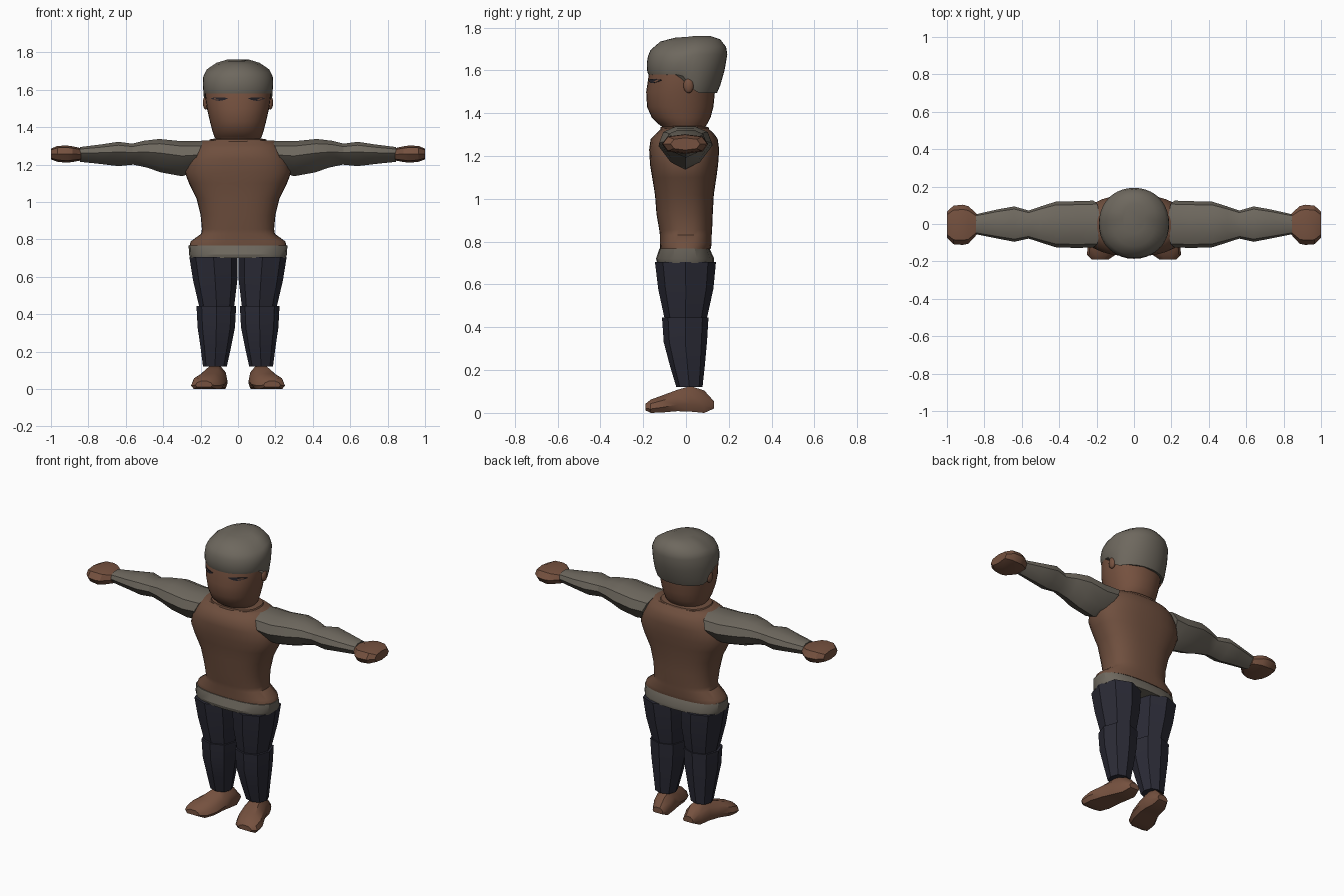
import bpy, bmesh, math
from mathutils import Vector

if "Cube" in bpy.data.objects:
    bpy.data.objects.remove(bpy.data.objects["Cube"])


def material(name, rgb):
    m = bpy.data.materials.new(name)
    m.diffuse_color = (*rgb, 1)
    m.use_nodes = True
    m.node_tree.nodes["Principled BSDF"].inputs["Base Color"].default_value = m.diffuse_color
    return m


SKIN = material("brown skin", (0.180, 0.083, 0.050))
SHIRT = material("brown cloth", (0.158, 0.078, 0.048))
GREY = material("warm grey", (0.155, 0.138, 0.112))
NAVY = material("dark navy", (0.024, 0.024, 0.037))
DARK = material("eye dark", (0.020, 0.017, 0.022))


def sgn_pow(v, e):
    return math.copysign(abs(v) ** e, v)


def oval(n, p=2.0, turn=0.0):
    """Unit superellipse outline."""
    out = []
    for i in range(n):
        a = 2 * math.pi * (i + turn) / n
        out.append((sgn_pow(math.cos(a), 2 / p), sgn_pow(math.sin(a), 2 / p)))
    return out


def loft(name, rings, mat, angle=30):
    """Skin a closed body through rings of points."""
    bm = bmesh.new()
    loops = [[bm.verts.new(p) for p in r] for r in rings]
    n = len(loops[0])
    for a, b in zip(loops, loops[1:]):
        for i in range(n):
            j = (i + 1) % n
            bm.faces.new((a[i], a[j], b[j], b[i]))
    bm.faces.new(loops[0])
    bm.faces.new(loops[-1])
    bmesh.ops.recalc_face_normals(bm, faces=bm.faces)
    me = bpy.data.meshes.new(name)
    bm.to_mesh(me)
    bm.free()
    me.materials.append(mat)
    ob = bpy.data.objects.new(name, me)
    bpy.context.collection.objects.link(ob)
    bpy.ops.object.select_all(action='DESELECT')
    ob.select_set(True)
    bpy.context.view_layer.objects.active = ob
    bpy.ops.object.shade_smooth_by_angle(angle=math.radians(angle))
    return ob


def level(shape, z, x0, x1, y0, y1):
    """Horizontal ring fitted to a box."""
    return [((x0 + x1) / 2 + u * (x1 - x0) / 2,
             (y0 + y1) / 2 + v * (y1 - y0) / 2, z) for u, v in shape]


# Torso: flared hem, narrow waist, broad chest and collar
body = oval(32, 2.5)
torso = [(0.765, .26, -.12, .115), (0.79, .252, -.122, .12), (0.83, .197, -.122, .12),
         (0.855, .193, -.125, .122), (0.93, .20, -.138, .125), (1.02, .222, -.145, .13),
         (1.10, .262, -.158, .142), (1.16, .285, -.168, .150), (1.23, .272, -.172, .155),
         (1.28, .24, -.165, .148), (1.305, .225, -.140, .130), (1.328, .195, -.115, .105)]
loft("torso", [level(body, z, -r, r, a, b) for z, r, a, b in torso], SHIRT, 40)
collar = [(1.30, .17, -.125, .115), (1.335, .15, -.118, .105), (1.34, .12, -.09, .08)]
loft("collar", [level(body, z, -r, r, a, b) for z, r, a, b in collar], SHIRT)

# Hips under the hem
hips = [(0.70, .255, -.135, .13), (0.72, .262, -.14, .132), (0.768, .264, -.124, .11)]
loft("hips", [level(oval(20, 2.6), z, -r, r, a, b) for z, r, a, b in hips], GREY)

# Head and neck
HP = 2.15
head_rings = [(1.29, .10, -.09, .08), (1.332, .115, -.105, .085), (1.35, .127, -.13, .10),
              (1.38, .137, -.160, .115), (1.43, .150, -.182, .128), (1.50, .166, -.186, .135),
              (1.58, .177, -.174, .142), (1.66, .172, -.160, .155)]
loft("head", [level(oval(32, HP), z, -r, r, a, b) for z, r, a, b in head_rings], SKIN, 50)


def face_y(x, z):
    """Front surface of the head."""
    for (z0, r0, a0, b0), (z1, r1, a1, b1) in zip(head_rings, head_rings[1:]):
        if z0 <= z <= z1:
            t = (z - z0) / (z1 - z0)
            r, a, b = r0 + t * (r1 - r0), a0 + t * (a1 - a0), b0 + t * (b1 - b0)
            return (a + b) / 2 - (b - a) / 2 * (1 - (abs(x) / r) ** HP) ** (1 / HP)


# Hair cap: low at the nape, high over the forehead
hair = [(1.58, 1.495, .178, -.176, .145), (1.60, 1.53, .185, -.182, .160),
        (1.635, 1.60, .188, -.183, .180), (1.665, 1.675, .186, -.178, .193),
        (1.695, 1.71, .170, -.166, .187), (1.735, 1.745, .117, -.120, .160),
        (1.753, 1.762, .060, -.050, .110)]
rings = []
for zf, zb, r, a, b in hair:
    ring = []
    for x, y, z in level(oval(40, 2.1), 0, -r, r, a, b):
        t = min(1, max(0, (y + .03) / .09))
        t = t * t * (3 - 2 * t)
        ring.append((x, y, zf + t * (zb - zf)))
    rings.append(ring)
loft("hair", rings, GREY, 50)

# Arm cross-section: flat top and V-shaped underside (y, height)
sleeve_shape = [(0, 0), (.55, .18), (1, .58), (.85, .86), (.4, 1),
                (-.4, 1), (-.85, .86), (-1, .58), (-.55, .18)]
# x at top, x at bottom, y range, z range
sleeve = [(.185, .26, -.125, .125, 1.15, 1.325), (.30, .30, -.128, .122, 1.138, 1.325),
          (.42, .41, -.125, .120, 1.158, 1.337), (.50, .49, -.10, .095, 1.185, 1.328),
          (.565, .56, -.078, .072, 1.20, 1.312), (.64, .64, -.095, .094, 1.192, 1.322),
          (.73, .73, -.078, .078, 1.203, 1.308), (.845, .845, -.055, .052, 1.215, 1.294)]
hand = [(.84, -.056, .054, 1.222, 1.288), (.885, -.105, .095, 1.214, 1.298),
        (.915, -.112, .103, 1.210, 1.302), (.965, -.108, .098, 1.215, 1.300),
        (1.0, -.072, .066, 1.228, 1.285)]
upper_leg = [(.705, .002, .26, -.145, .14), (.58, .004, .24, -.13, .128),
             (.43, .022, .205, -.098, .095)]
lower_leg = [(.445, .010, .222, -.112, .105), (.33, .016, .216, -.104, .098),
             (.22, .038, .20, -.075, .088), (.12, .060, .187, -.045, .077)]
# y, centre x, half width, bottom, top
foot = [(.130, .105, .035, .02, .055), (.085, .112, .056, 0, .105), (.02, .122, .066, .006, .125),
        (-.04, .138, .076, .008, .108), (-.11, .160, .088, .002, .082),
        (-.165, .175, .076, 0, .062), (-.19, .182, .045, .012, .042)]
foot_shape = [(-.8, 0), (.8, 0), (1, .3), (.85, .7), (.4, 1), (-.4, 1), (-.85, .7), (-1, .3)]

for side, s in (("right", 1), ("left", -1)):
    # Sleeves and hands
    loft(side + "_sleeve",
         [[(s * (xb + v * (xt - xb)), (a + b) / 2 + u * (b - a) / 2, z0 + v * (z1 - z0))
           for u, v in sleeve_shape] for xt, xb, a, b, z0, z1 in sleeve], GREY)
    loft(side + "_hand",
         [[(s * x, (a + b) / 2 + u * (b - a) / 2, (z0 + z1) / 2 + v * (z1 - z0) / 2)
           for u, v in oval(8, 2.6)] for x, a, b, z0, z1 in hand], SKIN)
    # Legs
    for part, data in (("upper_leg", upper_leg), ("lower_leg", lower_leg)):
        loft(f"{side}_{part}",
             [[(s * x, y, z) for x, y, z in level(oval(8, 2.3), z, x0, x1, a, b)]
              for z, x0, x1, a, b in data], NAVY)
    # Shoes and ankles
    loft(side + "_shoe",
         [[(s * (c + u * w), y, z0 + v * (z1 - z0)) for u, v in foot_shape]
          for y, c, w, z0, z1 in foot], SKIN, 35)
    # Ear
    bpy.ops.mesh.primitive_uv_sphere_add(segments=12, ring_count=8, radius=1,
                                         location=(s * .172, .012, 1.53))
    ear = bpy.context.object
    ear.name = side + "_ear"
    ear.scale = (.016, .024, .036)
    ear.data.materials.append(SKIN)
    bpy.ops.object.shade_smooth()
    # Eye: thin almond plate following the face
    top, low = [], []
    for i in range(7):
        t = i / 6
        x, bulge = .055 + .09 * t, math.sin(math.pi * t)
        top.append((x, 1.556 + .004 * bulge))
        low.append((x, 1.553 - .012 * bulge))
    outline = top + low[::-1]
    loft(side + "_eye",
         [[(s * x, face_y(x, z) + d, z) for x, z in outline] for d in (.002, -.004)], DARK)
